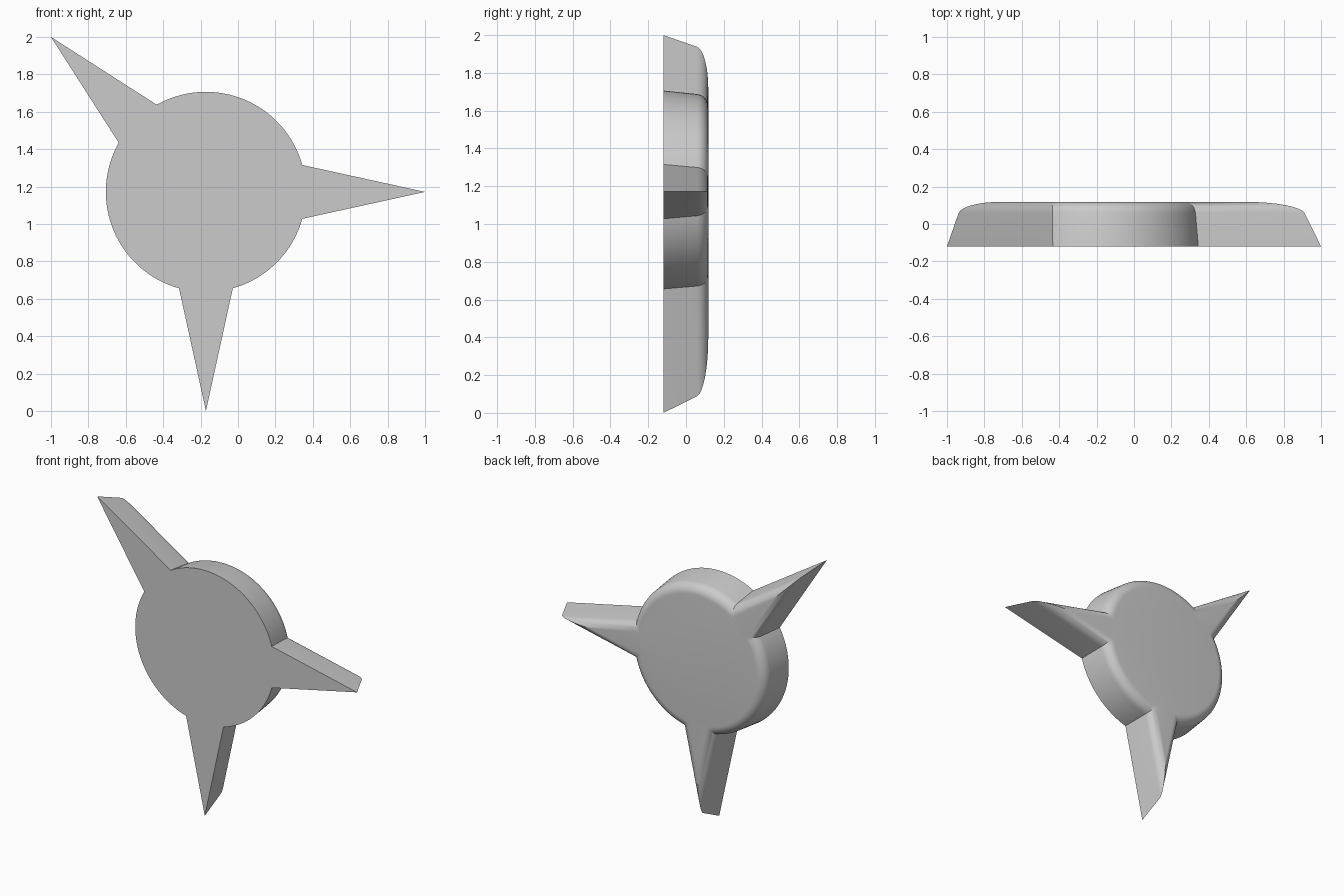
import bpy, bmesh
from math import sin, cos, atan, atan2, sqrt, pi, radians

if "Cube" in bpy.data.objects:
    bpy.data.objects.remove(bpy.data.objects["Cube"])

REACH = 2 / (1 + cos(pi / 4))      # centre to spike tip
RADIUS = 0.535                     # disc radius at the front
HALF = atan(0.219)                 # half angle of a spike
CX, CZ = 1 - REACH, REACH
FRONT, BACK = -0.12, 0.118
SPIKES = [0, 135, 270]             # spike directions in degrees
DRAFT, FILLET, STEPS = radians(6), 0.067, 8


def outline(inset):
    """Three-spiked disc outline, moved inward by inset."""
    r, tip = RADIUS - inset, REACH - inset / sin(HALF)
    t = tip * cos(HALF) - sqrt(r * r - (tip * sin(HALF)) ** 2)
    root = atan2(t * sin(HALF), tip - t * cos(HALF))
    points = []
    for i, deg in enumerate(SPIKES):
        a = radians(deg)
        b = radians((SPIKES + [360])[i + 1])
        points.append((tip * cos(a), tip * sin(a)))
        n = round((b - a) / radians(4))
        for k in range(n + 1):
            ang = a + root + (b - a - 2 * root) * k / n
            points.append((r * cos(ang), r * sin(ang)))
    return points


# Side profile: drafted wall, then a rounded rim at the back
wall_top = BACK - FILLET * (1 - sin(DRAFT))
wall_inset = (wall_top - FRONT) * sin(DRAFT) / cos(DRAFT)
profile = [(0, FRONT)]
for s in range(STEPS + 1):
    ang = DRAFT + (pi / 2 - DRAFT) * s / STEPS
    profile.append((wall_inset + FILLET * (cos(DRAFT) - cos(ang)),
                    BACK - FILLET * (1 - sin(ang))))

# Skin the rings and cap both ends
bm = bmesh.new()
rings = [[bm.verts.new((CX + x, y, CZ + z)) for x, z in outline(inset)]
         for inset, y in profile]
for low, high in zip(rings, rings[1:]):
    for i in range(len(low)):
        j = (i + 1) % len(low)
        bm.faces.new((low[i], low[j], high[j], high[i]))
bm.faces.new(rings[0])
bm.faces.new(rings[-1])
bmesh.ops.recalc_face_normals(bm, faces=bm.faces)

mesh = bpy.data.meshes.new("spiked_disc")
bm.to_mesh(mesh)
bm.free()
disc = bpy.data.objects.new("spiked_disc", mesh)
bpy.context.collection.objects.link(disc)

# Plain grey
grey = bpy.data.materials.new("plain_grey")
grey.use_nodes = True
colour = (0.6, 0.6, 0.6, 1)
grey.diffuse_color = colour
grey.node_tree.nodes["Principled BSDF"].inputs["Base Color"].default_value = colour
mesh.materials.append(grey)

bpy.context.view_layer.objects.active = disc
disc.select_set(True)
bpy.ops.object.shade_smooth_by_angle(angle=radians(30))
